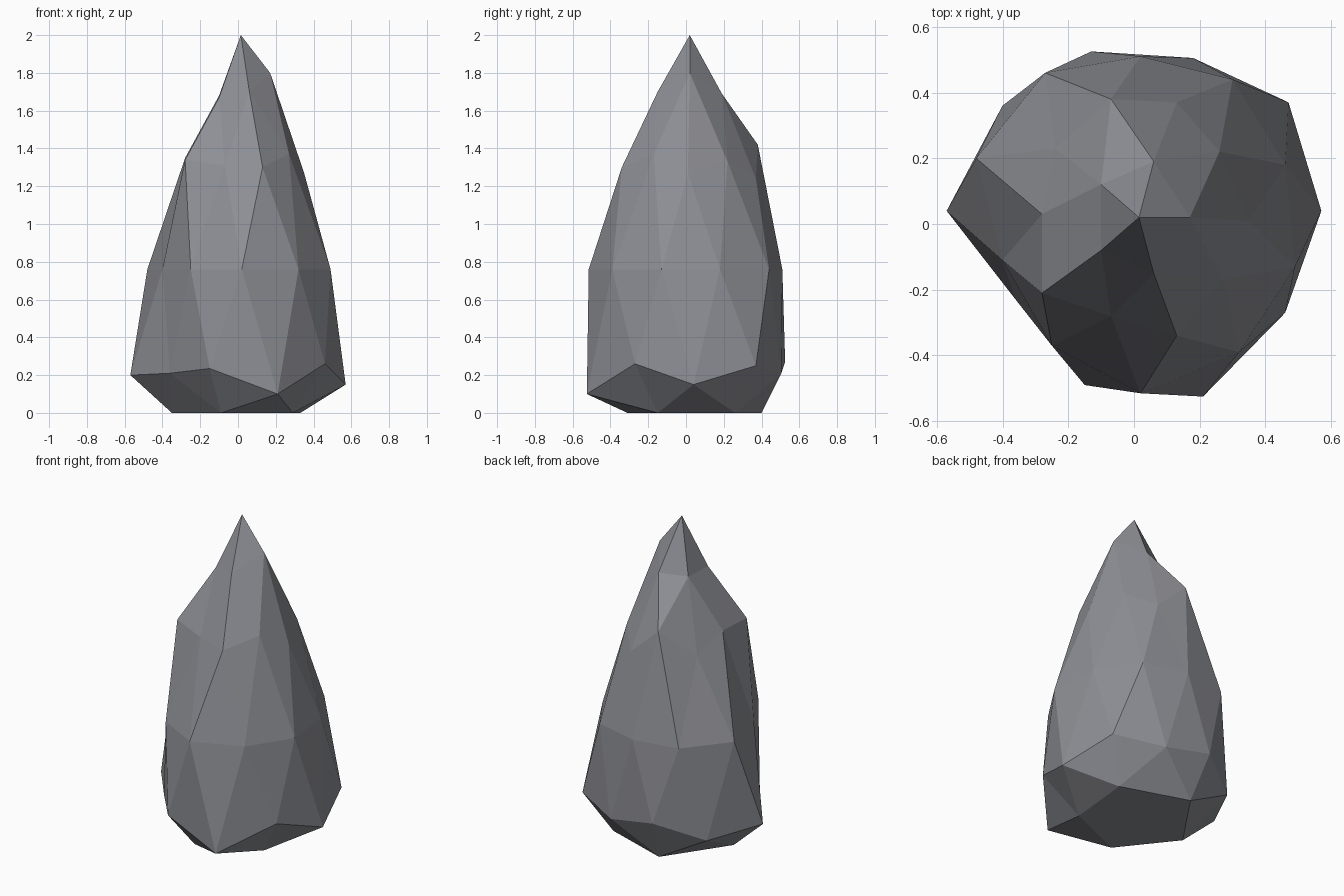
import bpy
from math import atan2, tau

if "Cube" in bpy.data.objects:
    bpy.data.objects.remove(bpy.data.objects["Cube"])

# One plain grey stone material
stone = bpy.data.materials.new("stone_grey")
stone.use_nodes = True
colour = (0.27, 0.275, 0.30, 1.0)
stone.diffuse_color = colour
shader = next(n for n in stone.node_tree.nodes if n.type == "BSDF_PRINCIPLED")
shader.inputs["Base Color"].default_value = colour
shader.inputs["Roughness"].default_value = 0.9

# Faceted base form: a twice-divided icosphere standing on one pole
bpy.ops.mesh.primitive_ico_sphere_add(subdivisions=2, radius=1, location=(0, 0, 0))
rock = bpy.context.object
rock.name = rock.data.name = "pointed_rock"
rock.data.materials.append(stone)


def ring(low, high):
    """Vertices of the base form within a height band, counter-clockwise from +x."""
    band = [v for v in rock.data.vertices if low < v.co.z < high]
    return sorted(band, key=lambda v: (atan2(v.co.y, v.co.x) + 0.01) % tau)


def shape(band, points):
    """Move the vertices of a ring to the chiselled corner points."""
    for vertex, point in zip(band, points):
        vertex.co = point


# Pick every ring before anything is moved
tip, neck, shoulder = ring(0.95, 1.1), ring(0.7, 0.95), ring(0.3, 0.7)
waist = ring(-0.2, 0.2)
skirt, foot, pole = ring(-0.7, -0.3), ring(-0.95, -0.7), ring(-1.1, -0.95)

# Peak and the five corners just under it
shape(tip, [(0.015, 0.02, 2)])
shape(neck, [(0.17, 0.02, 1.8), (0.06, 0.19, 1.69), (-0.1, 0.12, 1.68),
             (-0.1, -0.08, 1.67), (0.06, -0.15, 1.7)])

# Uneven shoulder corners
shape(shoulder, [(0.35, 0.01, 1.27), (0.26, 0.22, 1.33), (0.13, 0.37, 1.24),
                 (-0.07, 0.38, 1.42), (-0.24, 0.23, 1.25), (-0.28, 0.03, 1.35),
                 (-0.28, -0.21, 1.34), (-0.07, -0.28, 1.31), (0.13, -0.34, 1.3),
                 (0.27, -0.17, 1.37)])

# Level waist
waist_outline = [(0.46, 0.18), (0.3, 0.44), (0.02, 0.51), (-0.27, 0.46), (-0.48, 0.2),
                 (-0.4, -0.11), (-0.25, -0.37), (0.02, -0.515), (0.32, -0.39), (0.49, -0.13)]
shape(waist, [(x, y, 0.76) for x, y in waist_outline])

# Widest corners, above the undercut
shape(skirt, [(0.57, 0.04, 0.15), (0.47, 0.37, 0.25), (0.18, 0.505, 0.21),
              (-0.13, 0.525, 0.27), (-0.4, 0.36, 0.17), (-0.57, 0.04, 0.2),
              (-0.36, -0.23, 0.21), (-0.15, -0.49, 0.235), (0.21, -0.525, 0.1),
              (0.46, -0.27, 0.26)])

# Flat foot
foot_outline = [(0.33, 0.26), (-0.09, 0.4), (-0.35, 0.02), (-0.09, -0.31), (0.29, -0.15)]
shape(foot, [(x, y, 0) for x, y in foot_outline])
shape(pole, [(0, 0, 0)])

# Keep the facets flat
for face in rock.data.polygons:
    face.use_smooth = False
rock.data.update()
